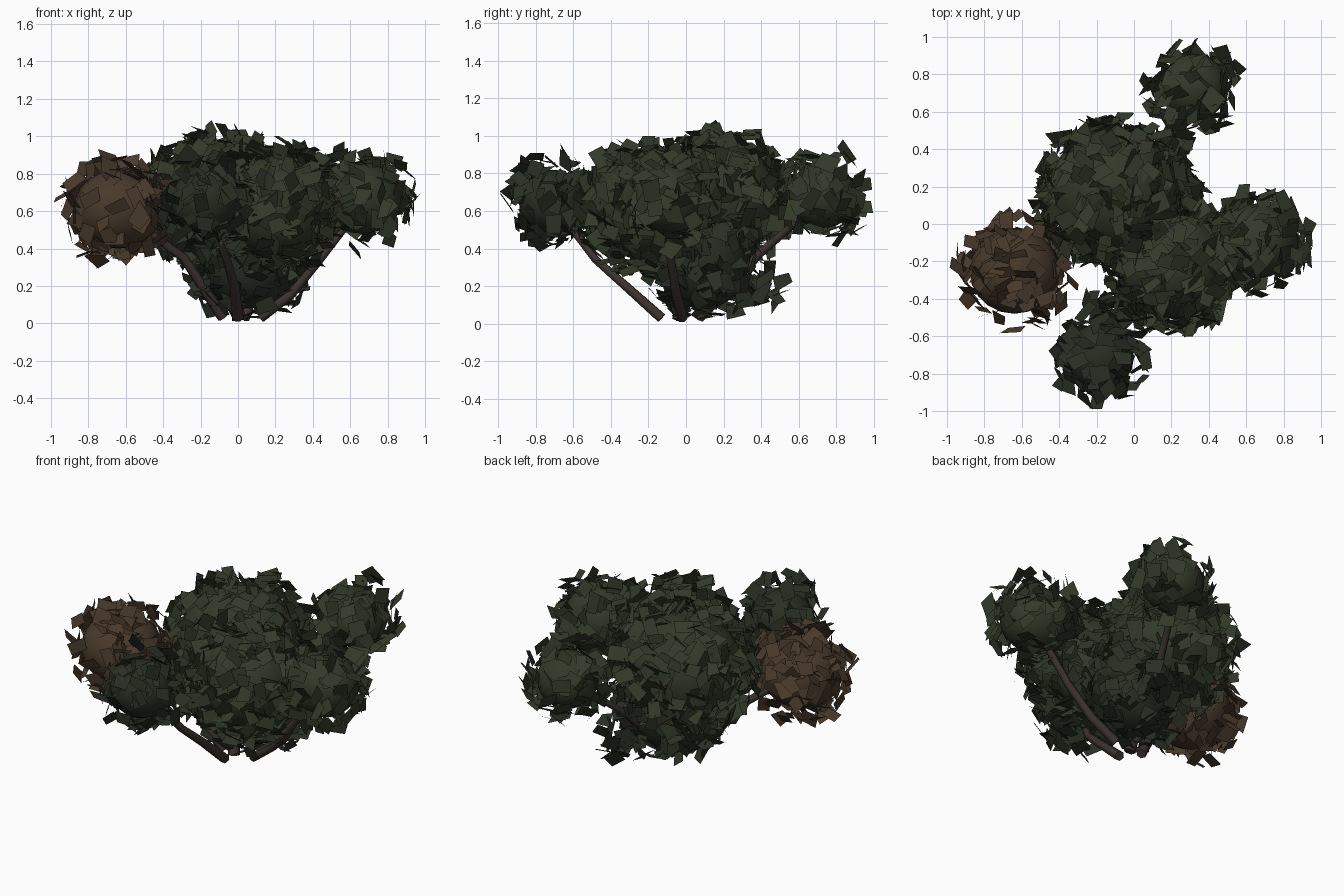
import bpy, bmesh, math, random
from mathutils import Vector, Matrix

if "Cube" in bpy.data.objects:
    bpy.data.objects.remove(bpy.data.objects["Cube"])

random.seed(11)


def material(name, rgb):
    m = bpy.data.materials.new(name)
    m.diffuse_color = (*rgb, 1)
    m.use_nodes = True
    m.node_tree.nodes["Principled BSDF"].inputs["Base Color"].default_value = m.diffuse_color
    return m


GREEN = material("leaf_green", (0.032, 0.041, 0.022))
DARK = material("leaf_dark_green", (0.022, 0.029, 0.017))
BROWN = material("leaf_dry_brown", (0.066, 0.042, 0.024))
BARK = material("bark", (0.045, 0.034, 0.028))


def new_object(name, bm, mat):
    me = bpy.data.meshes.new(name)
    bm.to_mesh(me)
    bm.free()
    me.materials.append(mat)
    ob = bpy.data.objects.new(name, me)
    bpy.context.collection.objects.link(ob)
    return ob


def rand_dir():
    z = random.uniform(-1, 1)
    a = random.uniform(0, 2 * math.pi)
    s = math.sqrt(1 - z * z)
    return Vector((s * math.cos(a), s * math.sin(a), z))


def clump(name, centre, radii, count, mat, core=True):
    c, r = Vector(centre), Vector(radii)
    # smooth inner mass
    if core:
        bm = bmesh.new()
        bmesh.ops.create_uvsphere(bm, u_segments=20, v_segments=14, radius=1,
                                  matrix=Matrix.Translation(c) @ Matrix.Diagonal((*r, 1)))
        for f in bm.faces:
            f.smooth = True
        new_object(name + "_core", bm, mat)
    # flat irregular leaf cards around it
    bm = bmesh.new()
    for _ in range(count):
        d = rand_dir()
        p = c + d * random.uniform(-0.01, 0.085) + Vector(a * b for a, b in zip(d, r))
        n = (d + rand_dir() * 0.85).normalized()
        u = n.orthogonal().normalized()
        u.rotate(Matrix.Rotation(random.uniform(0, 6.28), 3, n))
        v = n.cross(u)
        w, h = random.uniform(0.035, 0.05), random.uniform(0.045, 0.065)
        corners = [p + u * sx * w * random.uniform(0.6, 1.2) + v * sy * h * random.uniform(0.6, 1.2)
                   for sx, sy in ((-1, -1), (1, -1), (1, 1), (-1, 1))]
        if min(q.z for q in corners) > 0.01 and max(max(abs(q.x), abs(q.y)) for q in corners) < 1:
            bm.faces.new([bm.verts.new(q) for q in corners])
    new_object(name + "_leaves", bm, mat)


# leaf clumps
clump("main_clump", (-0.11, 0.17, 0.66), (0.35, 0.33, 0.31), 430, GREEN)
clump("front_right_clump", (0.22, -0.22, 0.62), (0.29, 0.29, 0.28), 340, GREEN)
clump("lower_clump", (0.06, 0.09, 0.34), (0.27, 0.25, 0.26), 240, DARK)
clump("right_clump", (0.66, -0.09, 0.67), (0.22, 0.20, 0.19), 150, GREEN)
clump("back_clump", (0.32, 0.73, 0.68), (0.18, 0.18, 0.17), 110, GREEN)
clump("front_clump", (-0.18, -0.71, 0.65), (0.18, 0.18, 0.17), 120, DARK)
clump("dry_clump", (-0.64, -0.25, 0.61), (0.24, 0.23, 0.21), 150, BROWN)

# loose leaves bridging the clumps and low on the back side
clump("front_bridge", (-0.10, -0.48, 0.58), (0.10, 0.06, 0.10), 40, DARK, False)
clump("right_bridge", (0.46, -0.12, 0.66), (0.06, 0.10, 0.12), 40, GREEN, False)
clump("back_sprig", (0.22, 0.40, 0.22), (0.06, 0.06, 0.08), 26, DARK, False)


# stems rising from the base to each outer clump
def stem(name, pts, radius):
    cu = bpy.data.curves.new(name, "CURVE")
    cu.dimensions = "3D"
    cu.bevel_depth = radius
    cu.bevel_resolution = 1
    cu.use_fill_caps = True
    sp = cu.splines.new("POLY")
    sp.points.add(len(pts) - 1)
    for i, (p, q) in enumerate(zip(sp.points, pts)):
        p.co = (*q, 1)
        p.radius = 1 - 0.35 * i / (len(pts) - 1)
    cu.materials.append(BARK)
    bpy.context.collection.objects.link(bpy.data.objects.new(name, cu))


stem("dry_stem", [(-0.08, -0.03, 0.03), (-0.29, -0.12, 0.35), (-0.60, -0.24, 0.58)], 0.03)
stem("front_stem", [(0.0, -0.13, 0.03), (-0.02, -0.32, 0.20), (-0.06, -0.48, 0.34), (-0.17, -0.68, 0.60)], 0.03)
stem("right_stem", [(0.12, -0.02, 0.03), (0.28, -0.05, 0.15), (0.43, -0.08, 0.33), (0.64, -0.09, 0.60)], 0.03)
stem("back_stem", [(0.04, 0.07, 0.03), (0.10, 0.25, 0.22), (0.14, 0.40, 0.38), (0.20, 0.54, 0.50),
                   (0.30, 0.68, 0.62)], 0.028)
stem("centre_stem", [(0.0, -0.04, 0.02), (-0.04, 0.02, 0.3), (-0.10, 0.14, 0.6)], 0.035)
